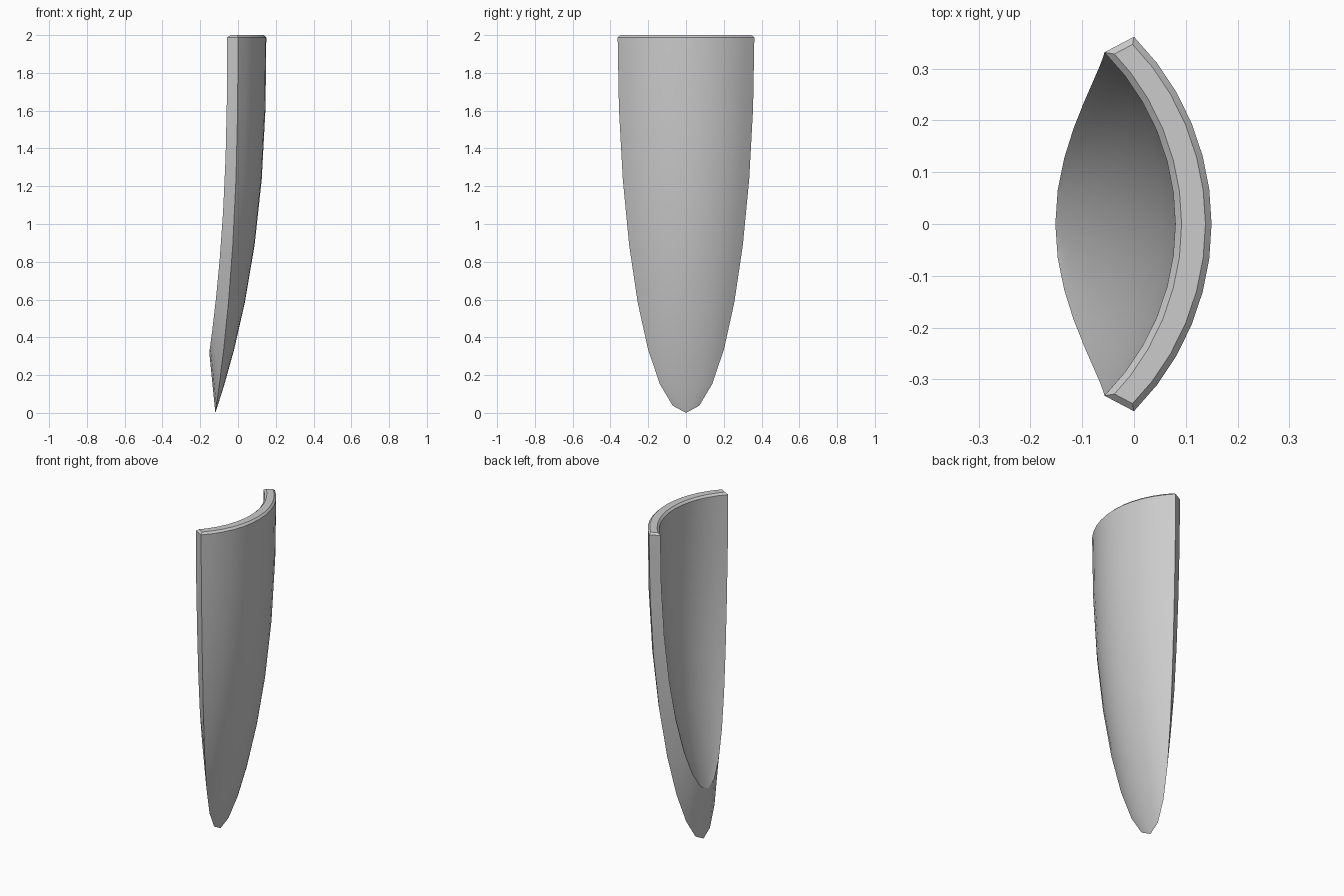
import bpy, bmesh, math

cube = bpy.data.objects.get("Cube")
if cube:
    bpy.data.objects.remove(cube, do_unlink=True)

ROWS, COLS = 8, 12
HALF_ANGLE = math.radians(45)


def shell_side(bm, half_width, height, edge_x, centre_x, tip_x):
    """Rows of arcs narrowing along an ellipse and sweeping back to the tip."""
    grid = []
    for i in range(ROWS + 1):
        a = math.pi / 2 * i / ROWS
        t = math.sin(a)
        sweep = t ** 2.5
        w = half_width * math.cos(a)
        edge = edge_x + (tip_x - edge_x) * sweep
        centre = centre_x + (tip_x - centre_x) * sweep
        row = []
        for j in range(COLS + 1):
            b = HALF_ANGLE * (2 * j / COLS - 1)
            bulge = (math.cos(b) - math.cos(HALF_ANGLE)) / (1 - math.cos(HALF_ANGLE))
            row.append(bm.verts.new((edge + (centre - edge) * bulge,
                                     w * math.sin(b) / math.sin(HALF_ANGLE),
                                     2 - height * t)))
        grid.append(row)
    for i in range(ROWS):
        for j in range(COLS):
            bm.faces.new((grid[i][j], grid[i][j + 1], grid[i + 1][j + 1], grid[i + 1][j]))
    return grid


bm = bmesh.new()
outer = shell_side(bm, 0.362, 2.0, 0.0, 0.15, -0.12)
inner = shell_side(bm, 0.332, 1.68, -0.057, 0.08, -0.152)

# Side rims joining the outer and inner skins
for j in (0, COLS):
    for i in range(ROWS):
        bm.faces.new((outer[i][j], inner[i][j], inner[i + 1][j], outer[i + 1][j]))

# Flat top
top = bm.faces.new(outer[0] + inner[0][::-1])

# Close the tips, then chamfer the border of the top
bmesh.ops.remove_doubles(bm, verts=bm.verts[:], dist=0.0001)
bmesh.ops.recalc_face_normals(bm, faces=bm.faces[:])
top_edges = [e for e in bm.edges if all(v.co.z > 1.999 for v in e.verts)]
bmesh.ops.bevel(bm, geom=top_edges, offset=0.012, segments=1, affect='EDGES')
bmesh.ops.recalc_face_normals(bm, faces=bm.faces[:])

mesh = bpy.data.meshes.new("curved_shell")
bm.to_mesh(mesh)
bm.free()

grey = bpy.data.materials.new("light_grey")
grey.use_nodes = True
colour = (0.6, 0.6, 0.6, 1)
grey.diffuse_color = colour
grey.node_tree.nodes["Principled BSDF"].inputs["Base Color"].default_value = colour
mesh.materials.append(grey)

shell = bpy.data.objects.new("curved_shell", mesh)
bpy.context.collection.objects.link(shell)
bpy.ops.object.select_all(action='DESELECT')
shell.select_set(True)
bpy.context.view_layer.objects.active = shell
bpy.ops.object.shade_smooth_by_angle(angle=math.radians(30))
